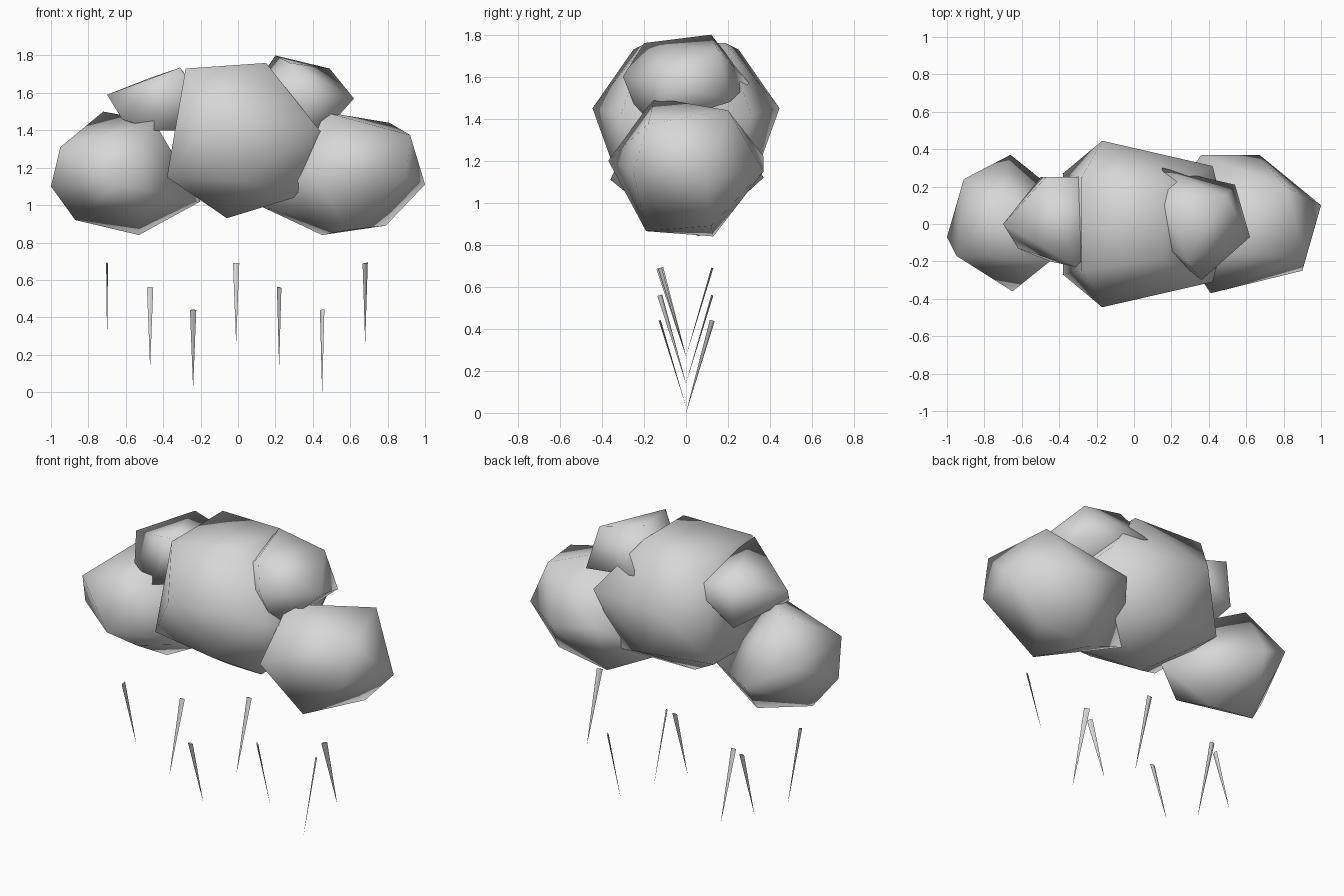
import bpy, bmesh, math
from mathutils import Vector, Matrix

if "Cube" in bpy.data.objects:
    bpy.data.objects.remove(bpy.data.objects["Cube"])

grey = bpy.data.materials.new("cloud_grey")
grey.diffuse_color = (0.68, 0.68, 0.68, 1)
grey.use_nodes = True
grey.node_tree.nodes["Principled BSDF"].inputs["Base Color"].default_value = grey.diffuse_color


def finish(bm, name, smooth=True):
    bmesh.ops.recalc_face_normals(bm, faces=bm.faces)
    for f in bm.faces:
        f.smooth = smooth
    me = bpy.data.meshes.new(name)
    bm.to_mesh(me)
    bm.free()
    me.materials.append(grey)
    ob = bpy.data.objects.new(name, me)
    bpy.context.collection.objects.link(ob)
    return ob


def puff(name, corners, mirror=False):
    """Faceted lump: hull of a few corners, optionally mirrored front to back."""
    bm = bmesh.new()
    for x, y, z in corners:
        bm.verts.new((x, y, z))
        if mirror and y:
            bm.verts.new((x, -y, z))
    bmesh.ops.convex_hull(bm, input=bm.verts)
    loose = [v for v in bm.verts if not v.link_faces]
    bmesh.ops.delete(bm, geom=loose, context='VERTS')
    return finish(bm, name)


# large lower puffs, corners from outer end to inner end
puff("right_puff", [
    (1.0, 0.1, 1.11), (0.92, -0.18, 1.375), (0.9, -0.25, 1.15), (0.81, 0.2, 1.44),
    (0.79, 0.12, 0.89), (0.67, 0.37, 1.15), (0.58, -0.19, 0.865), (0.45, 0.13, 0.84),
    (0.45, -0.15, 1.5), (0.41, -0.37, 1.2), (0.36, 0.37, 1.22), (0.13, 0.05, 0.99)])
puff("left_puff", [
    (-1.0, -0.07, 1.1), (-0.95, -0.17, 1.31), (-0.91, 0.24, 1.26), (-0.87, 0.0, 0.92),
    (-0.72, 0.12, 1.5), (-0.65, -0.36, 1.11), (-0.66, 0.37, 1.12), (-0.53, 0.06, 0.84),
    (-0.52, -0.25, 1.02), (-0.45, -0.2, 1.45), (-0.2, 0.0, 1.02)])

# small upper puffs
puff("upper_right_puff", [
    (0.62, -0.07, 1.57), (0.54, 0.21, 1.48), (0.49, 0.15, 1.73), (0.2, 0.12, 1.8),
    (0.28, -0.2, 1.76), (0.36, -0.3, 1.6), (0.15, 0.3, 1.57), (0.4, -0.2, 1.35),
    (0.0, 0.0, 1.5)])
puff("upper_left_puff", [
    (-0.7, 0.0, 1.59), (-0.47, 0.25, 1.68), (-0.31, -0.23, 1.735), (-0.62, -0.13, 1.46),
    (-0.5, 0.25, 1.4), (-0.45, -0.2, 1.4), (-0.2, 0.25, 1.6), (-0.1, 0.0, 1.4)])

# middle puff
puff("middle_puff", [
    (-0.17, 0.445, 1.45), (-0.28, 0.25, 1.73), (0.15, 0.19, 1.76), (0.42, 0.31, 1.42),
    (-0.06, 0.0, 0.93), (0.3, 0.2, 1.04), (0.05, 0.33, 1.13), (-0.38, 0.27, 1.15),
    (0.5, 0.0, 1.32)], mirror=True)

# slanted flat rain streaks, alternately leaning forward and back
yaws = (90, 0, 0, 0, -45, -45, 35)
for i, yaw in enumerate(yaws):
    px = -0.70 + 0.23 * i
    tip = Vector((px, 0, (0.27, 0.14, 0.03)[i % 3] if i != 5 else 0.0))
    top = Vector((px, -0.125 if i % 2 == 0 else 0.125, (0.69, 0.56, 0.44)[i % 3]))
    axis = top - tip
    bm = bmesh.new()
    bmesh.ops.create_cone(bm, cap_ends=True, segments=4, radius1=0.0005, radius2=0.017,
                          depth=axis.length)
    turn = axis.to_track_quat('Z', 'Y').to_matrix().to_4x4()
    spin = Matrix.Rotation(math.radians(yaw), 4, 'Z')
    bm.transform(Matrix.Translation((tip + top) / 2) @ turn @ spin
                 @ Matrix.Diagonal((1, 0.3, 1, 1)))
    finish(bm, f"rain_streak_{i + 1}", smooth=False)
